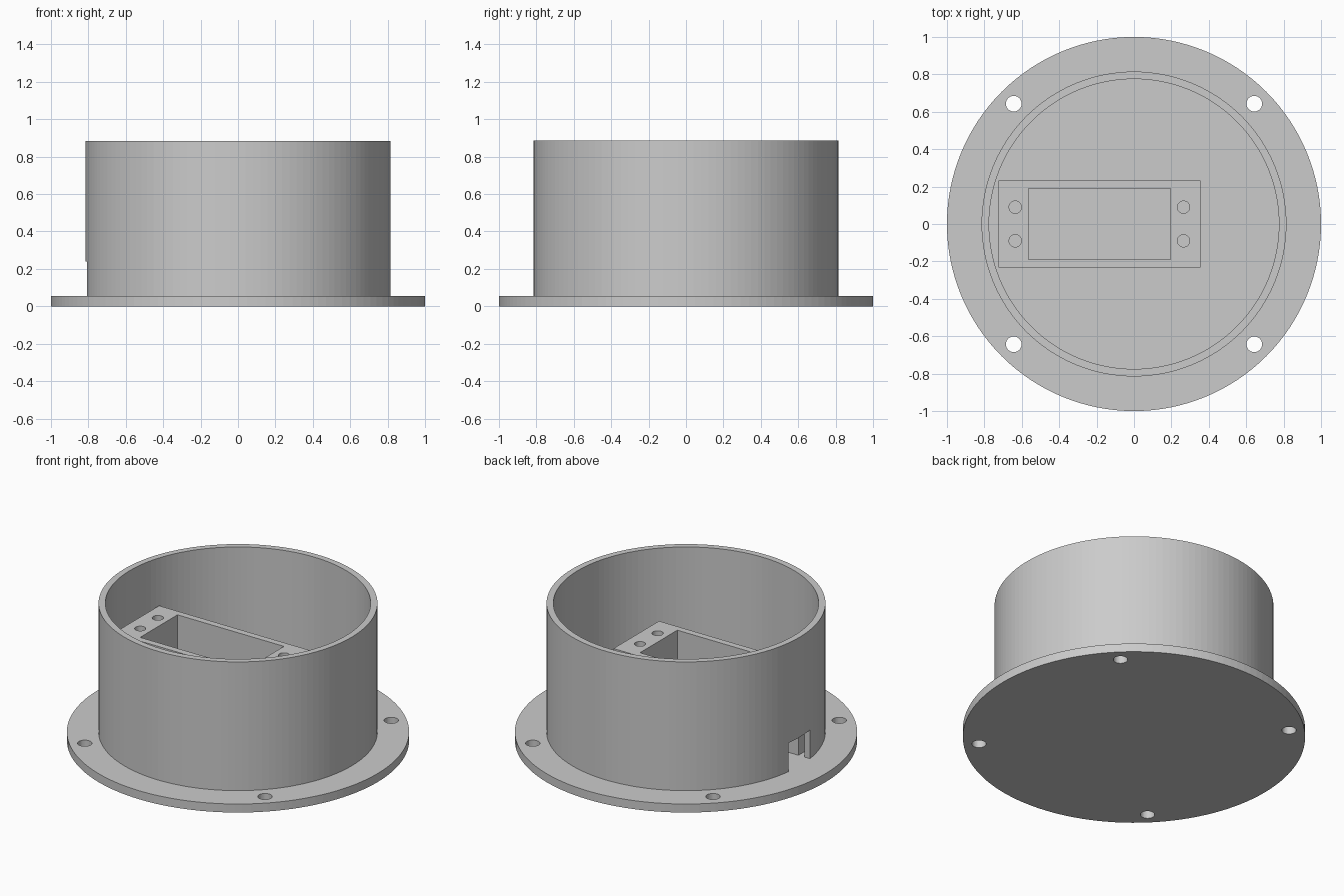
import bpy

cube = bpy.data.objects.get("Cube")
if cube:
    bpy.data.objects.remove(cube, do_unlink=True)

# Main dimensions
BASE_TOP, BLOCK_TOP, WALL_TOP = 0.055, 0.585, 0.885

grey = bpy.data.materials.new("plain grey")
grey.use_nodes = True
colour = (0.6, 0.6, 0.6, 1)
grey.diffuse_color = colour
grey.node_tree.nodes["Principled BSDF"].inputs["Base Color"].default_value = colour


def finish(name):
    obj = bpy.context.object
    obj.name = obj.data.name = name
    bpy.ops.object.transform_apply(location=True, rotation=True, scale=True)
    obj.data.materials.append(grey)
    return obj


def cylinder(name, radius, z0, z1, x=0, y=0, sides=32):
    bpy.ops.mesh.primitive_cylinder_add(
        vertices=sides, radius=radius, depth=z1 - z0, location=(x, y, (z0 + z1) / 2))
    return finish(name)


def box(name, x0, x1, half_y, z0, z1):
    bpy.ops.mesh.primitive_cube_add(size=1, location=((x0 + x1) / 2, 0, (z0 + z1) / 2))
    bpy.context.object.scale = (x1 - x0, 2 * half_y, z1 - z0)
    return finish(name)


def cut(target, cutter):
    mod = target.modifiers.new("cut", "BOOLEAN")
    mod.operation, mod.solver, mod.object = "DIFFERENCE", "EXACT", cutter
    bpy.context.view_layer.objects.active = target
    bpy.ops.object.modifier_apply(modifier=mod.name)
    bpy.data.objects.remove(cutter, do_unlink=True)


# Round base flange with four bolt holes
base = cylinder("base_flange", 1, 0, BASE_TOP, sides=128)
for x in (-0.643, 0.643):
    for y in (-0.643, 0.643):
        cut(base, cylinder("bolt_hole", 0.042, -0.1, 0.2, x, y))

# Open round wall with a cable slot at its foot
wall = cylinder("round_wall", 0.815, BASE_TOP, WALL_TOP, sides=128)
cut(wall, cylinder("wall_bore", 0.775, 0, 1, sides=128))
cut(wall, box("wall_slot", -0.95, -0.6, 0.11, 0, 0.24))

# Off-centre mounting block: pocket, cable channel and screw holes
block = box("mounting_block", -0.725, 0.355, 0.232, BASE_TOP, BLOCK_TOP)
cut(block, box("pocket", -0.565, 0.195, 0.19, 0, 0.8))
cut(block, box("cable_channel", -0.8, -0.5, 0.11, 0, 0.24))
for x in (-0.635, 0.265):
    for y in (-0.09, 0.09):
        cut(block, cylinder("screw_hole", 0.033, 0.25, 0.8, x, y))
